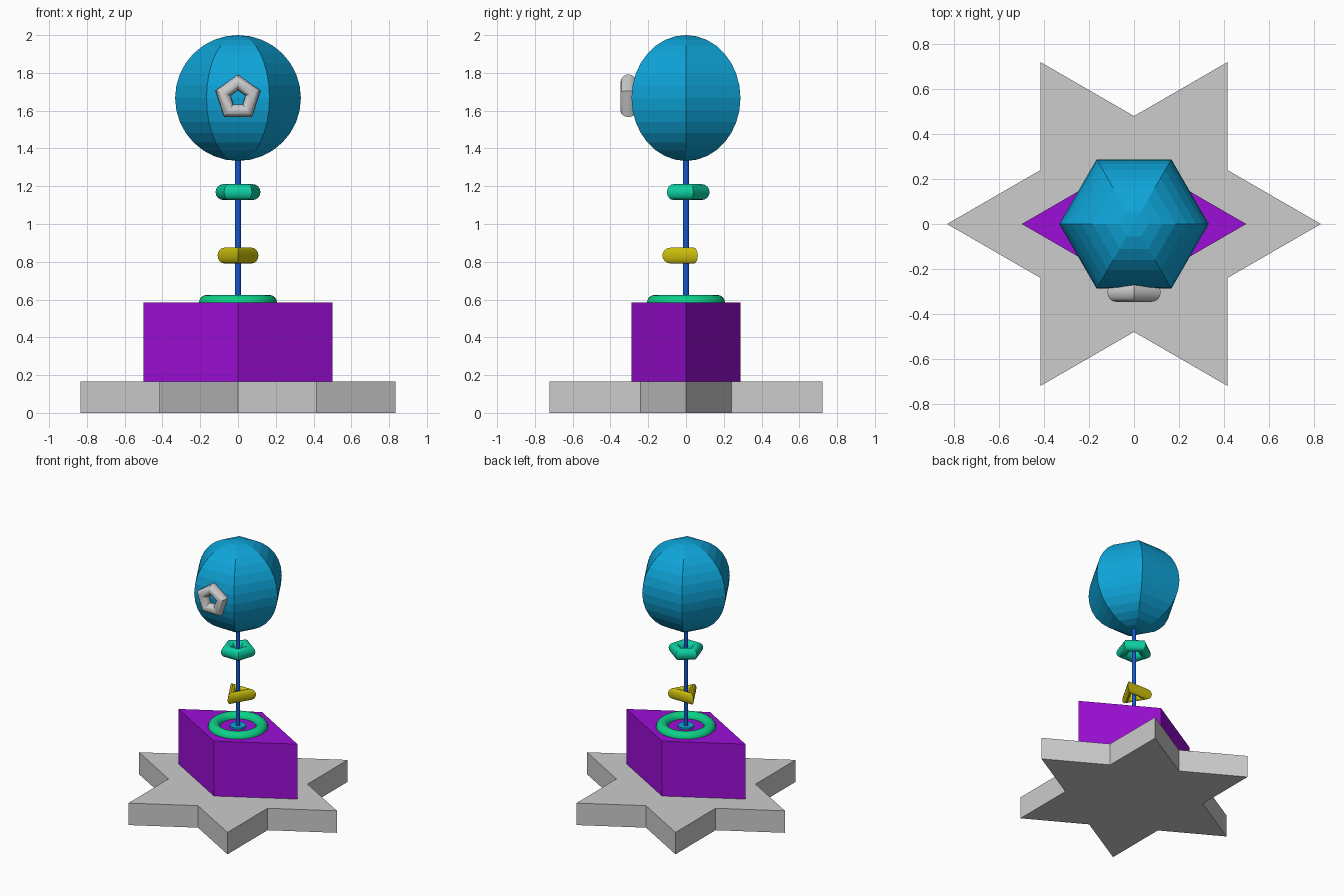
import bpy, bmesh
from math import pi, cos, sin, radians

if "Cube" in bpy.data.objects:
    bpy.data.objects.remove(bpy.data.objects["Cube"])


def srgb(v):
    return v / 12.92 if v <= 0.04045 else ((v + 0.055) / 1.055) ** 2.4


def material(name, r, g, b):
    m = bpy.data.materials.new(name)
    m.diffuse_color = (srgb(r / 255), srgb(g / 255), srgb(b / 255), 1)
    m.use_nodes = True
    m.node_tree.nodes["Principled BSDF"].inputs["Base Color"].default_value = m.diffuse_color
    return m


GREY = material("light grey", 204, 204, 204)
PURPLE = material("purple", 156, 14, 214)
GREEN = material("green", 12, 208, 134)
TEAL = material("teal", 12, 208, 162)
YELLOW = material("yellow", 206, 194, 12)
ROD_BLUE = material("rod blue", 20, 90, 205)
SKY = material("sky blue", 14, 164, 216)


def finish(name, mat, smooth=False):
    ob = bpy.context.object
    ob.name = name
    ob.data.materials.append(mat)
    if smooth:
        bpy.ops.object.shade_smooth_by_angle(angle=radians(35))
    return ob


def prism(name, pts, z0, z1, mat):
    """Extrude a flat outline from z0 to z1."""
    bm = bmesh.new()
    face = bm.faces.new([bm.verts.new((x, y, z0)) for x, y in pts])
    geom = bmesh.ops.extrude_face_region(bm, geom=[face])["geom"]
    bmesh.ops.translate(bm, vec=(0, 0, z1 - z0),
                        verts=[g for g in geom if isinstance(g, bmesh.types.BMVert)])
    bmesh.ops.recalc_face_normals(bm, faces=bm.faces)
    me = bpy.data.meshes.new(name)
    bm.to_mesh(me)
    bm.free()
    ob = bpy.data.objects.new(name, me)
    me.materials.append(mat)
    bpy.context.collection.objects.link(ob)


def ring(name, sides, major, loc, mat, rot):
    """Round tube bent around a polygon with the given number of sides."""
    bpy.ops.mesh.primitive_torus_add(major_segments=sides, minor_segments=16,
                                     major_radius=major, minor_radius=0.0417,
                                     location=loc, rotation=rot)
    finish(name, mat, True)


# Six-pointed star base
star = []
for i in range(12):
    r = 0.833 if i % 2 == 0 else 0.481
    star.append((r * cos(i * pi / 6), r * sin(i * pi / 6)))
prism("star_base", star, 0, 0.167, GREY)

# Diamond-shaped block
prism("diamond_block", [(0.5, 0), (0, 0.289), (-0.5, 0), (0, -0.289)],
      0.167, 0.585, PURPLE)

# Round ring half sunk into the block, with a small hub inside it
ring("base_ring", 48, 0.165, (0, 0, 0.583), GREEN, (0, 0, 0))
bpy.ops.mesh.primitive_cylinder_add(vertices=24, radius=0.055, depth=0.03,
                                    location=(0, 0, 0.583))
finish("rod_hub", SKY, True)

# Thin rod
bpy.ops.mesh.primitive_cylinder_add(vertices=16, radius=0.0155, depth=0.80,
                                    location=(0, 0, 0.97))
finish("rod", ROD_BLUE, True)

# Polygon rings threaded on the rod and on the front of the head
ring("triangle_ring", 3, 0.0833, (0, 0, 0.833), YELLOW, (0, 0, -pi / 2))
ring("pentagon_ring", 5, 0.0833, (0, 0, 1.169), TEAL, (0, 0, pi / 2))
# turned upright: corner points up
ring("front_badge_ring", 5, 0.0833, (0, -0.305, 1.667), GREY, (pi / 2, -pi / 2, 0))

# Six-sided rounded head
bpy.ops.mesh.primitive_uv_sphere_add(segments=6, ring_count=16, radius=0.333,
                                     location=(0, 0, 1.667))
head = finish("head", SKY)
# put corners on the x axis
me = head.data
if max(v.co.x for v in me.vertices) < 0.32:
    head.rotation_euler.z = pi / 6
